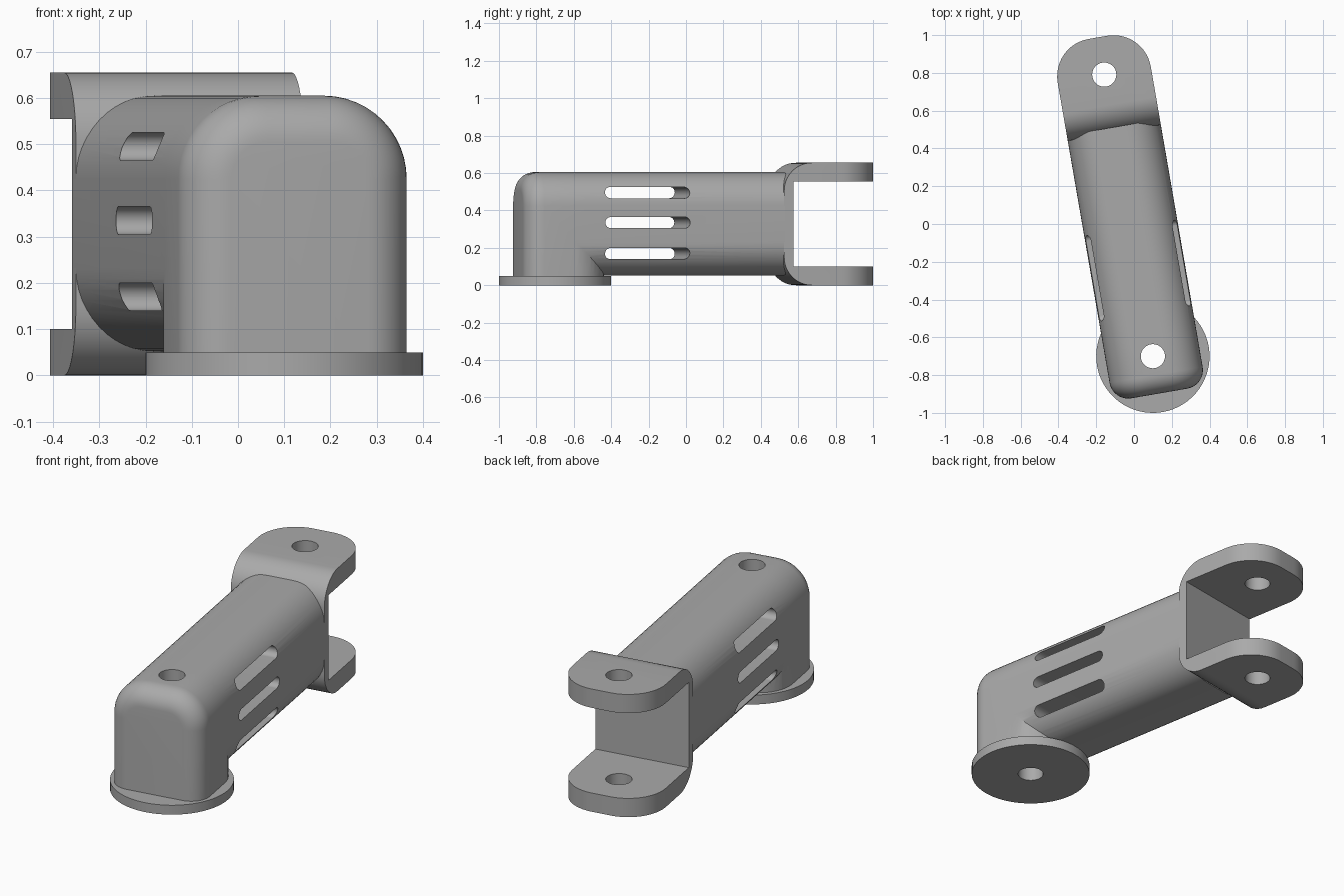
import bpy, bmesh
from math import pi, sin, cos, radians
from mathutils import Matrix, Vector

if "Cube" in bpy.data.objects:
    bpy.data.objects.remove(bpy.data.objects["Cube"])

# The arm lies along its local y axis, from the base pivot to the fork pivot
PLACE = Matrix.Translation((0.1, -0.7, 0)) @ Matrix.Rotation(radians(9.8), 4, 'Z')
REACH, HALF, TOP, BOTTOM, ROUND = 1.513, 0.25, 0.605, 0.052, 0.18

grey = bpy.data.materials.new("plain_grey")
grey.use_nodes = True
colour = (0.4, 0.4, 0.4, 1)
grey.diffuse_color = colour
grey.node_tree.nodes["Principled BSDF"].inputs["Base Color"].default_value = colour


def arc(cx, cy, r, start, end, n=12):
    return [(cx + r * cos(a), cy + r * sin(a))
            for a in (start + (end - start) * i / n for i in range(n + 1))]


def rounded(x0, x1, y0, y1, low, high):
    """Rectangle outline with separate radii for its low and high corners."""
    pts = []
    for x, y, r, sx, sy, start in ((x0, y0, low, 1, 1, pi), (x1, y0, low, -1, 1, 1.5 * pi),
                                   (x1, y1, high, -1, -1, 0), (x0, y1, high, 1, -1, pi / 2)):
        pts += arc(x + sx * r, y + sy * r, r, start, start + pi / 2) if r else [(x, y)]
    return pts


def loft(name, rings):
    """Closed solid through a list of matching rings of 3D points."""
    bm = bmesh.new()
    loops = [[bm.verts.new(p) for p in ring] for ring in rings]
    for a, b in zip(loops, loops[1:]):
        for i in range(len(a)):
            j = (i + 1) % len(a)
            bm.faces.new((a[i], a[j], b[j], b[i]))
    bm.faces.new(loops[0][::-1])
    bm.faces.new(loops[-1])
    bmesh.ops.recalc_face_normals(bm, faces=bm.faces)
    mesh = bpy.data.meshes.new(name)
    bm.to_mesh(mesh)
    bm.free()
    mesh.materials.append(grey)
    ob = bpy.data.objects.new(name, mesh)
    bpy.context.collection.objects.link(ob)
    ob.matrix_world = PLACE
    return ob


def prism(name, pts, axis, start, end):
    place = {'X': lambda p, t: (t, p[0], p[1]),
             'Y': lambda p, t: (p[0], t, p[1]),
             'Z': lambda p, t: (p[0], p[1], t)}[axis]
    return loft(name, [[place(p, t) for p in pts] for t in (start, end)])


def combine(ob, steps):
    """Apply booleans in order, then discard the helper solids."""
    for tool, operation in steps:
        mod = ob.modifiers.new(operation, 'BOOLEAN')
        mod.object, mod.operation, mod.solver = tool, operation, 'EXACT'
        tool.hide_render = True
    bpy.context.view_layer.update()
    result = bpy.data.meshes.new_from_object(
        ob.evaluated_get(bpy.context.evaluated_depsgraph_get()))
    ob.modifiers.clear()
    ob.data = result
    for tool, _ in steps:
        bpy.data.objects.remove(tool)
    return ob


def pivot_hole(y):
    return prism("hole_cutter", arc(0, y, 0.064, 0, 2 * pi, 32)[:-1], 'Z', -0.1, 0.8)


# Round base flange
base = prism("base_flange", arc(0, 0, 0.3, 0, 2 * pi, 64)[:-1], 'Z', 0, 0.05)
combine(base, [(pivot_hole(0), 'DIFFERENCE')])


# Upright leg: arch sections shrinking at the front and back to round the edges
def arch(y, d):
    pts = rounded(-HALF + d, HALF - d, 0.03, TOP - d, 0, max(ROUND - d, 0.002))
    return [(x, y, z) for x, z in pts]


STEPS = 10
turns = [pi / 2 * i / STEPS for i in range(STEPS + 1)]
front = [arch(-0.1 - 0.1 * cos(t), 0.1 * (1 - sin(t))) for t in turns]
back = [arch(0.07 + ROUND * sin(t), ROUND * (1 - cos(t))) for t in turns]
body = loft("arm_body", front + back)

# Horizontal tube with three side slots passing straight through
tube = prism("tube", rounded(-HALF, HALF, BOTTOM, TOP, ROUND, ROUND), 'Y', 0.07, 1.23)
cuts = [(tube, 'UNION'), (pivot_hole(0), 'DIFFERENCE')]
for z in (0.17, 0.335, 0.495):
    slot = prism("slot_cutter", rounded(0.23, 0.69, z - 0.03, z + 0.03, 0.0299, 0.0299),
                 'X', -0.5, 0.5)
    cuts.append((slot, 'DIFFERENCE'))
combine(body, cuts)

# Fork: U-shaped bracket with rounded bends, trimmed to a rounded outline
BEND, HEIGHT, WEB, PLATE = 0.15, 0.655, 1.2, 0.1
profile = ([(1.9, HEIGHT)] + arc(WEB + BEND, HEIGHT - BEND, BEND, pi / 2, pi)
           + arc(WEB + BEND, BEND, BEND, pi, 1.5 * pi)
           + [(1.9, 0), (1.9, PLATE), (1.25, PLATE),
              (1.25, HEIGHT - PLATE), (1.9, HEIGHT - PLATE)])
fork = prism("fork", profile, 'X', -0.4, 0.4)
outline = prism("fork_outline", rounded(-HALF, HALF, 1, REACH + 0.2, 0, 0.2), 'Z', -0.2, 0.9)
combine(fork, [(outline, 'INTERSECT'), (pivot_hole(REACH), 'DIFFERENCE')])

# Smooth curved surfaces, keep crisp edges
bpy.ops.object.select_all(action='DESELECT')
for ob in (base, body, fork):
    ob.select_set(True)
bpy.context.view_layer.objects.active = body
bpy.ops.object.shade_smooth_by_angle(angle=radians(30))
